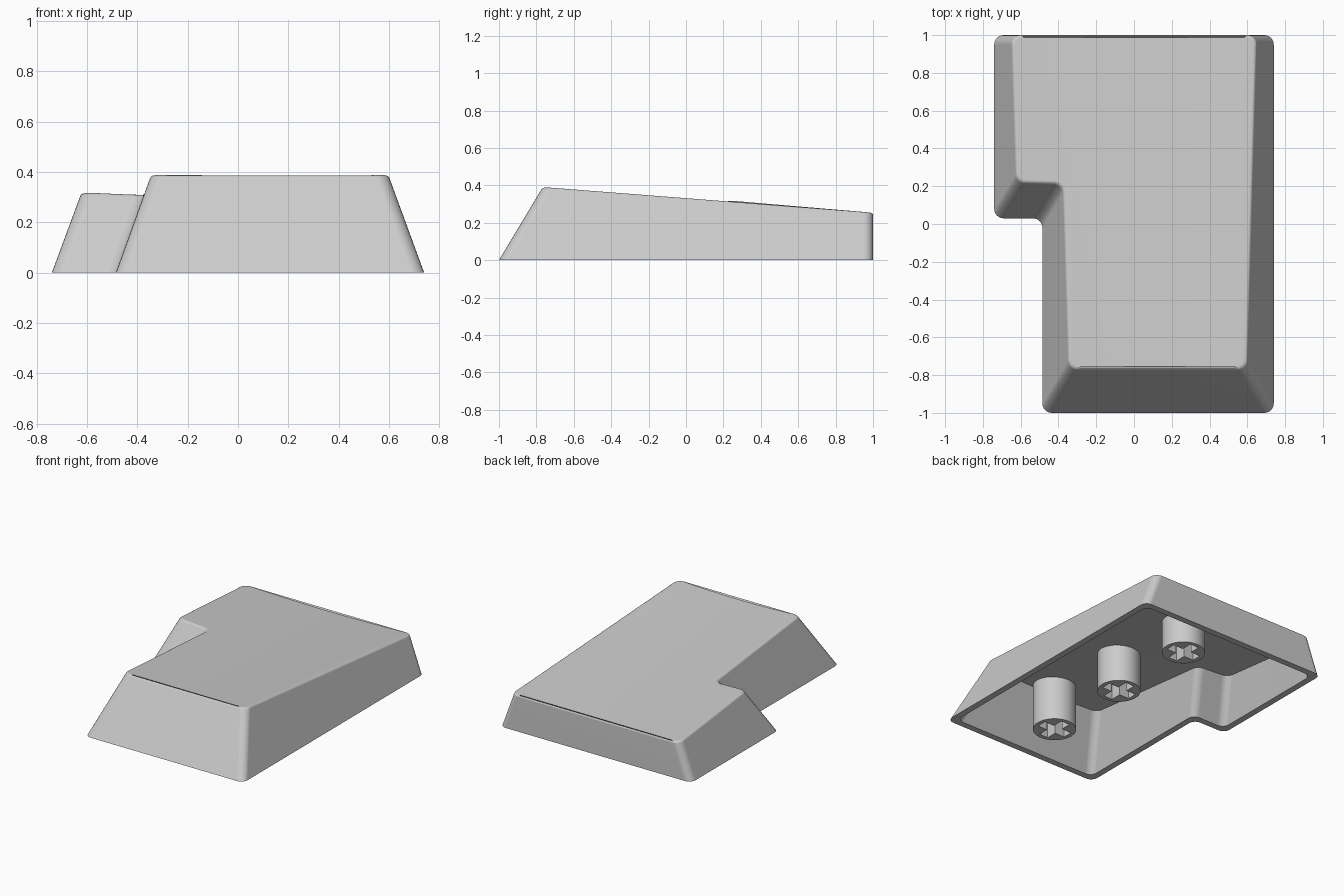
import bpy, bmesh, math
from mathutils import Vector

cube = bpy.data.objects.get("Cube")
if cube:
    bpy.data.objects.remove(cube, do_unlink=True)

# One grey plastic
grey = bpy.data.materials.new("grey_plastic")
grey.use_nodes = True
GREY = (0.6, 0.6, 0.6, 1)
grey.diffuse_color = GREY
grey.node_tree.nodes["Principled BSDF"].inputs["Base Color"].default_value = GREY

WALL = 0.045      # shell thickness
CORNER = 0.05     # plan corner radius
EDGE = 0.012      # rounding of the top edge
ARC = 7           # points per rounded corner


def top_z(x, y):
    """Sloping, dished top surface."""
    t = (1 - y) / 1.765
    return 0.241 + 0.137 * t + 0.0135 * ((x - 0.125 * t) / (0.65 - 0.18 * t)) ** 2


def plan_point(i, z, e):
    """Point i of the stepped outline at height z, inset by e."""
    xi, xr, xl = -0.485 + 0.36 * z + e, 0.74 - 0.367 * z - e, -0.74 + 0.37 * z + e
    yf, yb, yn = -1 + 0.6 * z + e, 1 - e, 0.03 + 0.6 * z + e
    pts = [Vector(p) for p in ((xi, yf), (xr, yf), (xr, yb), (xl, yb), (xl, yn), (xi, yn))]
    k, j = divmod(i, ARC)
    c = pts[k]
    u = (c - pts[k - 1]).normalized()
    v = (pts[(k + 1) % 6] - c).normalized()
    a = math.pi / 2 * j / (ARC - 1)
    return c + CORNER * (v - u + u * math.sin(a) - v * math.cos(a))


def add_ring(bm, e, drop=None):
    """Outline loop at z = 0, or at a given drop below the top surface."""
    ring = []
    for i in range(6 * ARC):
        z = 0.0
        if drop is not None:
            for _ in range(12):
                z = top_z(*plan_point(i, z, e)) - drop
        p = plan_point(i, z, e)
        ring.append(bm.verts.new((p.x, p.y, z)))
    return ring


def finish(bm, name):
    bmesh.ops.recalc_face_normals(bm, faces=bm.faces[:])
    mesh = bpy.data.meshes.new(name)
    bm.to_mesh(mesh)
    bm.free()
    mesh.materials.append(grey)
    ob = bpy.data.objects.new(name, mesh)
    bpy.context.collection.objects.link(ob)
    bpy.ops.object.select_all(action='DESELECT')
    ob.select_set(True)
    bpy.context.view_layer.objects.active = ob
    bpy.ops.object.shade_smooth_by_angle(angle=math.radians(32))
    weighted = ob.modifiers.new("even_shading", 'WEIGHTED_NORMAL')
    weighted.keep_sharp = True
    return ob


# Shell: inner roof, inner rim, outer rim, rounded top edge
bm = bmesh.new()
rings = [add_ring(bm, WALL, WALL), add_ring(bm, WALL), add_ring(bm, 0)]
for k in range(4):
    a = math.radians(30 * k)
    rings.append(add_ring(bm, EDGE * (1 - math.cos(a)), EDGE * (1 - math.sin(a))))
n = 6 * ARC
for r0, r1 in zip(rings, rings[1:]):
    for i in range(n):
        j = (i + 1) % n
        bm.faces.new((r0[i], r0[j], r1[j], r1[i]))

# Roof and top caps, sliced so that they follow the dish
for ring, mark, drop in ((rings[0], 1, WALL), (rings[-1], 2, 0.0)):
    bm.faces.new(ring).material_index = mark
    for v in ring:
        v.co.z = 0.3 - drop
    cuts = [((-0.63 + 0.06 * k, 0, 0), (1, 0, 0)) for k in range(22)]
    cuts += [((0, -0.6 + 0.27 * k, 0), (0, 1, 0)) for k in range(6)]
    for co, no in cuts:
        faces = [f for f in bm.faces if f.material_index == mark]
        geom = faces + list({e for f in faces for e in f.edges}) + list({v for f in faces for v in f.verts})
        bmesh.ops.bisect_plane(bm, geom=geom, dist=1e-5, plane_co=co, plane_no=no)
    faces = [f for f in bm.faces if f.material_index == mark]
    for v in {v for f in faces for v in f.verts}:
        v.co.z = top_z(v.co.x, v.co.y) - drop
    for f in faces:
        f.material_index = 0
finish(bm, "keycap_shell")


# Round stems with a cross-shaped socket
def add_stem(name, x, y):
    bm = bmesh.new()
    z0, z1 = 0.004, top_z(x, y) - 0.02
    circle = [(0.14 * math.cos(math.tau * k / 40), 0.14 * math.sin(math.tau * k / 40)) for k in range(40)]
    a, b = 0.11, 0.034
    arm = [(a, -b), (a, b), (b, b)]
    cross = []
    for q in range(4):
        c, s = round(math.cos(q * math.pi / 2)), round(math.sin(q * math.pi / 2))
        cross += [(px * c - py * s, px * s + py * c) for px, py in arm]
    edges = []
    for loop in (circle, cross):
        vs = [bm.verts.new((x + px, y + py, z0)) for px, py in loop]
        edges += [bm.edges.new((vs[k - 1], vs[k])) for k in range(len(vs))]
    bmesh.ops.triangle_fill(bm, use_beauty=True, use_dissolve=False, edges=edges, normal=(0, 0, -1))
    up = bmesh.ops.extrude_face_region(bm, geom=bm.faces[:], use_keep_orig=True)["geom"]
    for v in up:
        if isinstance(v, bmesh.types.BMVert):
            v.co.z = z1
    finish(bm, name)


for name, y in (("front_stem", -0.65), ("middle_stem", 0.0), ("back_stem", 0.65)):
    add_stem(name, 0.127, y)
